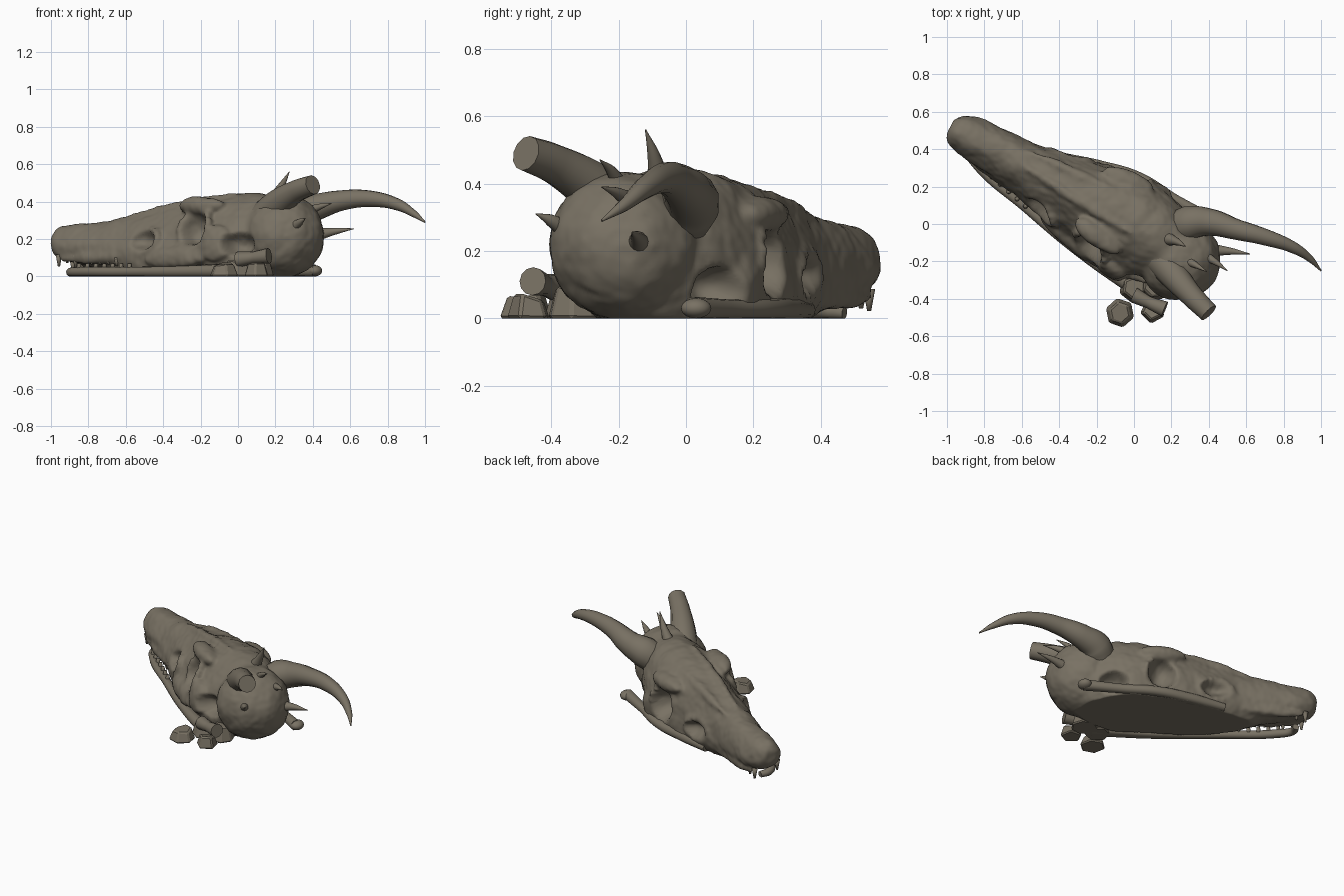
import bpy, bmesh, math, random
from mathutils import Matrix, Vector, noise

random.seed(4)
old = bpy.data.objects.get("Cube")
if old:
    bpy.data.objects.remove(old, do_unlink=True)

BONE = bpy.data.materials.new("weathered_bone")
BONE.diffuse_color = (0.19, 0.166, 0.126, 1)
BONE.use_nodes = True
bsdf = next(n for n in BONE.node_tree.nodes if n.type == 'BSDF_PRINCIPLED')
bsdf.inputs["Base Color"].default_value = BONE.diffuse_color
bsdf.inputs["Roughness"].default_value = 0.9

# Skull frame: u runs snout to nape, v to the skull's left, w up; the skull leans to its left
FRAME = (Matrix.Translation((-0.92, 0.48, 0)) @ Matrix.Rotation(-0.535, 4, 'Z')
         @ Matrix.Rotation(-0.2, 4, 'X'))


def add_object(name, data, smooth=True):
    ob = bpy.data.objects.new(name, data)
    bpy.context.scene.collection.objects.link(ob)
    if not data.materials:
        data.materials.append(BONE)
    if ob.type == 'MESH':
        data.polygons.foreach_set("use_smooth", [smooth] * len(data.polygons))
    return ob


def from_bmesh(name, bm, smooth=True):
    bmesh.ops.recalc_face_normals(bm, faces=bm.faces)
    me = bpy.data.meshes.new(name)
    bm.to_mesh(me)
    bm.free()
    return add_object(name, me, smooth)


def baked(ob):
    """Replace an object with its evaluated mesh."""
    deps = bpy.context.evaluated_depsgraph_get()
    me = bpy.data.meshes.new_from_object(ob.evaluated_get(deps))
    name = ob.name
    bpy.data.objects.remove(ob, do_unlink=True)
    return add_object(name, me)


def ellipsoid(bm, centre, size, turn=0.0, pitch=0.0, segments=24):
    m = (FRAME @ Matrix.Translation(centre) @ Matrix.Rotation(turn, 4, 'Z')
         @ Matrix.Rotation(-pitch, 4, 'Y') @ Matrix.Diagonal((*size, 1)))
    bmesh.ops.create_uvsphere(bm, u_segments=segments, v_segments=segments // 2, radius=1, matrix=m)


def tube(name, points, radii):
    """Round tapering sweep through world points, kept above the ground."""
    cu = bpy.data.curves.new(name, 'CURVE')
    cu.dimensions = '3D'
    cu.bevel_depth = 1
    cu.bevel_resolution = 4
    cu.resolution_u = 8
    cu.use_fill_caps = True
    sp = cu.splines.new('BEZIER')
    sp.bezier_points.add(len(points) - 1)
    for bp, p, r in zip(sp.bezier_points, points, radii):
        bp.co, bp.radius = p, r
        bp.handle_left_type = bp.handle_right_type = 'AUTO'
    ob = baked(add_object(name, cu))
    for vert in ob.data.vertices:
        vert.co.z = max(vert.co.z, 0.0)
    ob.data.set_sharp_from_angle(angle=math.radians(50))


# Skull body: loft of (u, centre v, half width, bottom, top)
STATIONS = [
    (-0.075, -0.03, 0.04, 0.14, 0.22), (-0.055, -0.03, 0.075, 0.11, 0.25),
    (-0.02, -0.025, 0.1, 0.085, 0.27), (0.04, -0.02, 0.115, 0.07, 0.28),
    (0.12, -0.015, 0.123, 0.055, 0.285), (0.25, -0.01, 0.13, 0.03, 0.3),
    (0.4, -0.01, 0.148, -0.02, 0.325), (0.55, 0.0, 0.182, -0.07, 0.355),
    (0.72, 0.01, 0.218, -0.1, 0.395), (0.9, 0.02, 0.25, -0.1, 0.435),
    (1.05, 0.015, 0.268, -0.1, 0.45), (1.14, 0.01, 0.26, -0.09, 0.45),
    (1.24, 0.005, 0.225, -0.06, 0.44), (1.36, -0.01, 0.175, 0.0, 0.41)]
SIDES = 36
bm = bmesh.new()
rings = []
for u, c, hw, lo, hi in STATIONS:
    ring = []
    waist = lo + (hi - lo) * 0.42
    for i in range(SIDES):
        a = math.tau * i / SIDES
        ca, sa = math.cos(a), math.sin(a)
        v = math.copysign(abs(ca) ** 0.8, ca) * hw * (1 - 0.2 * max(sa, 0))
        w = waist + sa * ((hi - waist) if sa > 0 else (waist - lo))
        ring.append(bm.verts.new(FRAME @ Vector((u, c + v, w))))
    rings.append(ring)
for r0, r1 in zip(rings, rings[1:]):
    for i in range(SIDES):
        j = (i + 1) % SIDES
        bm.faces.new((r0[i], r0[j], r1[j], r1[i]))
bm.faces.new(rings[0])
bm.faces.new(rings[-1])

# Braincase, brows, nasal ridges, cheeks, gums and socket rims
ellipsoid(bm, (1.34, -0.025, 0.215), (0.222, 0.222, 0.222), segments=40)
for s in (-1, 1):
    ellipsoid(bm, (0.9, s * 0.17, 0.35), (0.15, 0.06, 0.05), s * 0.1)
    ellipsoid(bm, (0.7, s * 0.06, 0.37), (0.38, 0.03, 0.028), s * 0.06, 0.17)
    ellipsoid(bm, (1.06, s * 0.245, 0.13), (0.1, 0.045, 0.1))
    ellipsoid(bm, (0.8, s * 0.215, 0.06), (0.22, 0.035, 0.06), s * 0.15)
    ellipsoid(bm, (0.25, s * 0.105 - 0.01, 0.08), (0.25, 0.03, 0.035), s * 0.1)
    for u, v, w, ru, rw in ((0.9, 0.225, 0.21, 0.1, 0.11), (0.56, 0.168, 0.16, 0.1, 0.065)):
        for i in range(16):
            a = math.tau * i / 16
            inset = 0.5 * rw * max(math.sin(a), 0) ** 2
            lean = 0.3 * ru * math.cos(a)
            ellipsoid(bm, (u + ru * math.cos(a), s * (v - inset + lean), w + rw * math.sin(a)),
                      (0.027, 0.024, 0.027), segments=12)
skull = from_bmesh("skull", bm)
fuse = skull.modifiers.new("fuse", 'REMESH')
fuse.mode = 'VOXEL'
fuse.voxel_size = 0.012
skull = baked(skull)

# Press the eye sockets and the openings before and behind them into both sides
SOCKETS = [(0.9, 0.25, 0.215, 0.085, 0.13, 0.095), (0.56, 0.2, 0.165, 0.088, 0.085, 0.052),
           (1.2, 0.25, 0.13, 0.085, 0.11, 0.065)]
bm = bmesh.new()
bm.from_mesh(skull.data)
to_local = FRAME.inverted()
for vert in bm.verts:
    p = to_local @ vert.co
    for u, v, w, ru, rv, rw in SOCKETS:
        d = ((p.x - u) / ru) ** 2 + ((p.z - w) / rw) ** 2
        floor = v - rv * math.sqrt(max(1 - d, 0))
        if d < 1 and abs(p.y) > floor:
            p.y = math.copysign(floor, p.y)
            vert.co = FRAME @ p
for _ in range(4):
    bmesh.ops.smooth_vert(bm, verts=bm.verts, factor=0.5, use_axis_x=True, use_axis_y=True, use_axis_z=True)

# Weathering, then a flat underside where the skull rests on the ground
bm.normal_update()
for vert in bm.verts:
    vert.co += vert.normal * (0.008 * noise.noise(vert.co * 10) + 0.003 * noise.noise(vert.co * 30))
    vert.co.z = max(vert.co.z, 0.0)
bm.to_mesh(skull.data)
bm.free()

# Whole left horn and broken right horn
tube("left_horn", [(0.2, -0.06, 0.25), (0.3, 0.005, 0.335), (0.4, 0.01, 0.365), (0.55, -0.03, 0.405),
                   (0.7, -0.07, 0.415), (0.85, -0.125, 0.385), (0.94, -0.185, 0.335), (1.0, -0.25, 0.29)],
     [0.09, 0.095, 0.075, 0.056, 0.045, 0.032, 0.019, 0.004])
tube("broken_right_horn", [(0.14, -0.18, 0.31), (0.21, -0.27, 0.385), (0.31, -0.385, 0.455), (0.4, -0.475, 0.49)],
     [0.09, 0.078, 0.06, 0.053])

# Small spikes on the crown and nape
SPIKES = [((0.18, -0.08, 0.4), (0.23, -0.095, 0.48), (0.275, -0.12, 0.56), 0.036),
          ((0.27, -0.19, 0.38), (0.33, -0.22, 0.435), (0.39, -0.255, 0.47), 0.03),
          ((0.36, -0.16, 0.34), (0.43, -0.2, 0.37), (0.5, -0.25, 0.39), 0.032),
          ((0.41, -0.14, 0.22), (0.51, -0.145, 0.24), (0.62, -0.16, 0.255), 0.036),
          ((0.28, -0.34, 0.25), (0.33, -0.4, 0.29), (0.36, -0.445, 0.31), 0.034)]
for i, (a, b, c, r) in enumerate(SPIKES):
    tube(f"spike_{i + 1}", [a, b, c], [r, r * 0.55, 0.002])

# Lower jaw: a bare branch along the right, a half-buried one on the left
tube("lower_jaw_right", [(-0.87, 0.47, 0.015), (-0.895, 0.41, 0.022), (-0.85, 0.33, 0.024), (-0.58, 0.09, 0.024),
                         (-0.27, -0.16, 0.026), (0.03, -0.36, 0.03)],
     [0.02, 0.024, 0.026, 0.026, 0.032, 0.042])
tube("lower_jaw_left", [(0.41, 0.02, 0.03), (0.22, 0.13, 0.028), (0.02, 0.25, 0.028), (-0.2, 0.31, 0.028),
                        (-0.4, 0.36, 0.025)], [0.034, 0.028, 0.03, 0.035, 0.025])
bm = bmesh.new()
bmesh.ops.create_icosphere(bm, subdivisions=3, radius=1,
                           matrix=Matrix.Translation((0.41, 0.03, 0.03)) @ Matrix.Diagonal((0.04, 0.045, 0.03, 1)))
from_bmesh("left_jaw_knob", bm)


def tooth(bm, root, length, radius, tip_radius):
    """Tapered peg; a negative length hangs it downward."""
    m = Matrix.Translation(root + Vector((0, 0, length / 2)))
    if length < 0:
        m = m @ Matrix.Rotation(math.pi, 4, 'X')
    bmesh.ops.create_cone(bm, cap_ends=True, segments=10, radius1=radius, radius2=tip_radius,
                          depth=abs(length), matrix=m)


# Teeth: a full upper right row, two survivors on the left, pegs on the lower jaw
for side, s, count in (("right", -1, 8), ("left", 1, 2)):
    bm = bmesh.new()
    for i in range(count):
        u = 0.055 * i
        root = FRAME @ Vector((u, s * (0.075 + 0.1 * u) - 0.02, 0.1 - 0.06 * u))
        length = 0.065 if i in (0, 2) else random.uniform(0.04, 0.055)
        tooth(bm, root, -min(length, root.z - 0.02), 0.018, 0.006)
    from_bmesh(f"upper_{side}_teeth", bm)
bm = bmesh.new()
for i in range(7):
    tooth(bm, Vector((-0.85, 0.33, 0.03)).lerp(Vector((-0.58, 0.095, 0.03)), i / 6), 0.04, 0.016, 0.01)
from_bmesh("lower_teeth", bm)


# Loose bone fragments on the ground
def fragment(name, centre, radius, height, sides, turn):
    bm = bmesh.new()
    m = Matrix.Translation((*centre, height / 2)) @ Matrix.Rotation(turn, 4, 'Z')
    bmesh.ops.create_cone(bm, cap_ends=True, segments=sides, radius1=radius, radius2=radius * 0.7,
                          depth=height, matrix=m)
    for v in bm.verts:
        if v.co.z > height / 2:
            v.co.z += random.uniform(-0.3, 0.1) * height
    bmesh.ops.bevel(bm, geom=bm.edges[:], offset=0.008, segments=1, affect='EDGES')
    from_bmesh(name, bm, smooth=False)


fragment("fragment_outer", (-0.075, -0.475), 0.082, 0.075, 6, 0.2)
fragment("fragment_inner", (0.1, -0.465), 0.07, 0.07, 5, 0.5)
fragment("fragment_side", (0.0, -0.34), 0.085, 0.085, 6, 0.9)
fragment("fragment_back", (0.11, -0.33), 0.085, 0.1, 7, 0.1)
tube("knuckle_bone", [(0.0, -0.38, 0.09), (0.08, -0.42, 0.1), (0.165, -0.455, 0.11)], [0.042, 0.032, 0.042])
